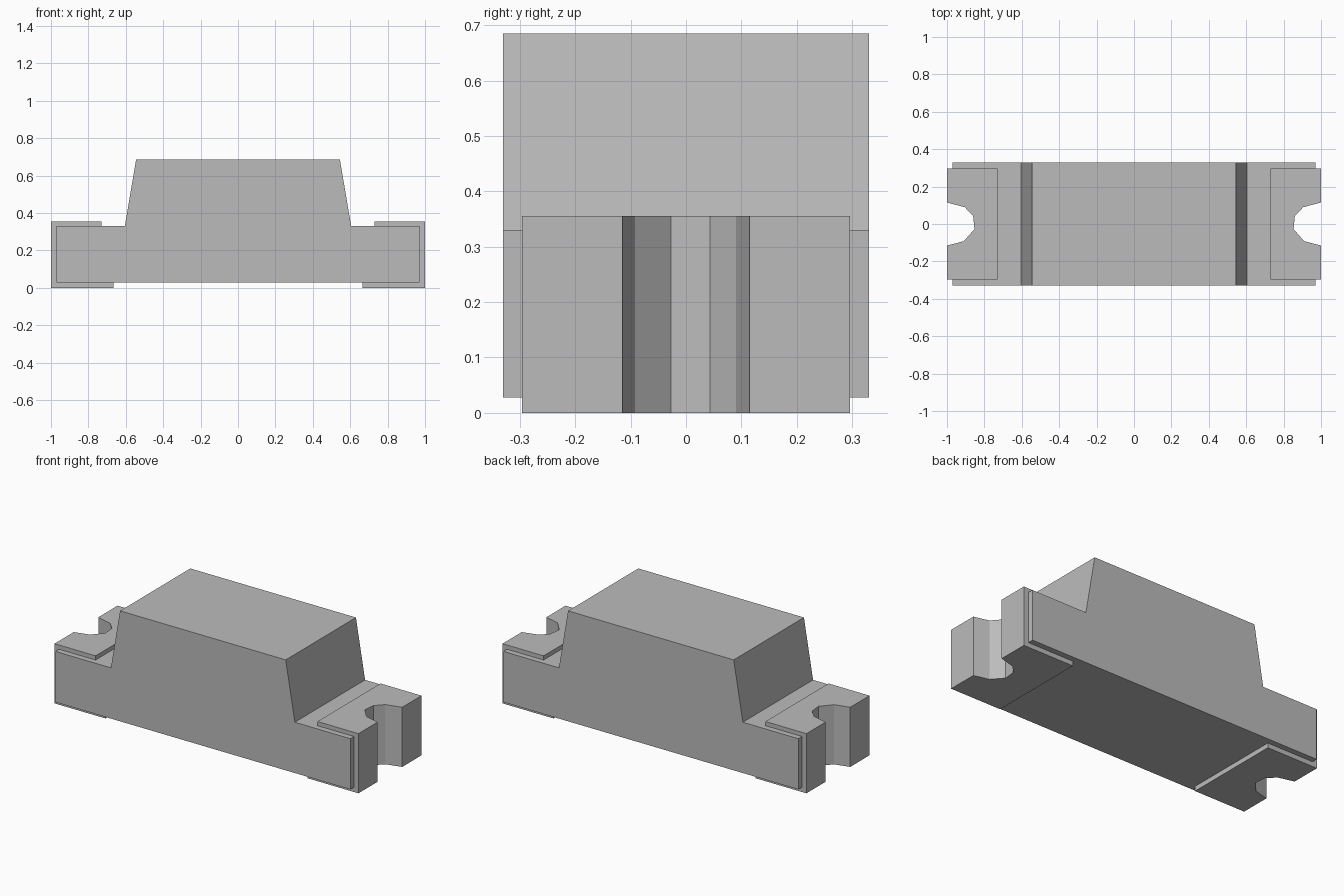
import bpy
import bmesh
from mathutils import Vector

cube = bpy.data.objects.get("Cube")
if cube:
    bpy.data.objects.remove(cube, do_unlink=True)

grey = bpy.data.materials.new("plain_grey")
grey.use_nodes = True
colour = (0.5, 0.5, 0.5, 1)
grey.diffuse_color = colour
grey.node_tree.nodes["Principled BSDF"].inputs["Base Color"].default_value = colour


def prism(name, outline, offset):
    """Extrude a closed flat outline along offset."""
    bm = bmesh.new()
    face = bm.faces.new([bm.verts.new(p) for p in outline])
    ext = bmesh.ops.extrude_face_region(bm, geom=[face])
    moved = [v for v in ext["geom"] if isinstance(v, bmesh.types.BMVert)]
    bmesh.ops.translate(bm, verts=moved, vec=Vector(offset))
    bmesh.ops.recalc_face_normals(bm, faces=bm.faces)
    mesh = bpy.data.meshes.new(name)
    bm.to_mesh(mesh)
    bm.free()
    mesh.materials.append(grey)
    obj = bpy.data.objects.new(name, mesh)
    bpy.context.collection.objects.link(obj)
    return obj


def side_prism(name, profile, half_depth):
    """Extrude an x-z profile symmetrically across y."""
    return prism(name, [(x, -half_depth, z) for x, z in profile],
                 (0, 2 * half_depth, 0))


def cut_notch(obj, side, scale):
    """Cut the rounded end notch, scaled about the middle of the end face."""
    notch = [(0.1, 0.115), (0, 0.115), (-0.095, 0.09), (-0.14, 0.043),
             (-0.147, -0.027), (-0.09, -0.092), (0, -0.115), (0.1, -0.115)]
    outline = [(side * (1 + x * scale), y * scale, -0.1) for x, y in notch]
    cutter = prism("notch_cutter", outline, (0, 0, 0.6))
    cutter.hide_render = True
    mod = obj.modifiers.new("notch", "BOOLEAN")
    mod.operation = "DIFFERENCE"
    mod.solver = "EXACT"
    mod.object = cutter
    bpy.context.view_layer.objects.active = obj
    bpy.ops.object.modifier_apply(modifier=mod.name)
    bpy.data.objects.remove(cutter, do_unlink=True)


# Board and tapered lens in one silhouette
half = [(0.97, 0.028), (0.97, 0.33), (0.605, 0.33), (0.545, 0.685)]
body = side_prism("body", half + [(-x, z) for x, z in reversed(half)], 0.33)

# Wrapped end terminals, with a longer foot underneath
terminal = [(0.665, 0), (1, 0), (1, 0.355), (0.73, 0.355), (0.73, 0.1), (0.665, 0.1)]
for side, label in ((1, "left"), (-1, "right")):
    cap = side_prism(label + "_terminal", [(side * x, z) for x, z in terminal], 0.296)
    cut_notch(cap, side, 1)
    # The body recess is larger, so the terminal lines the notch
    cut_notch(body, side, 1.2)
